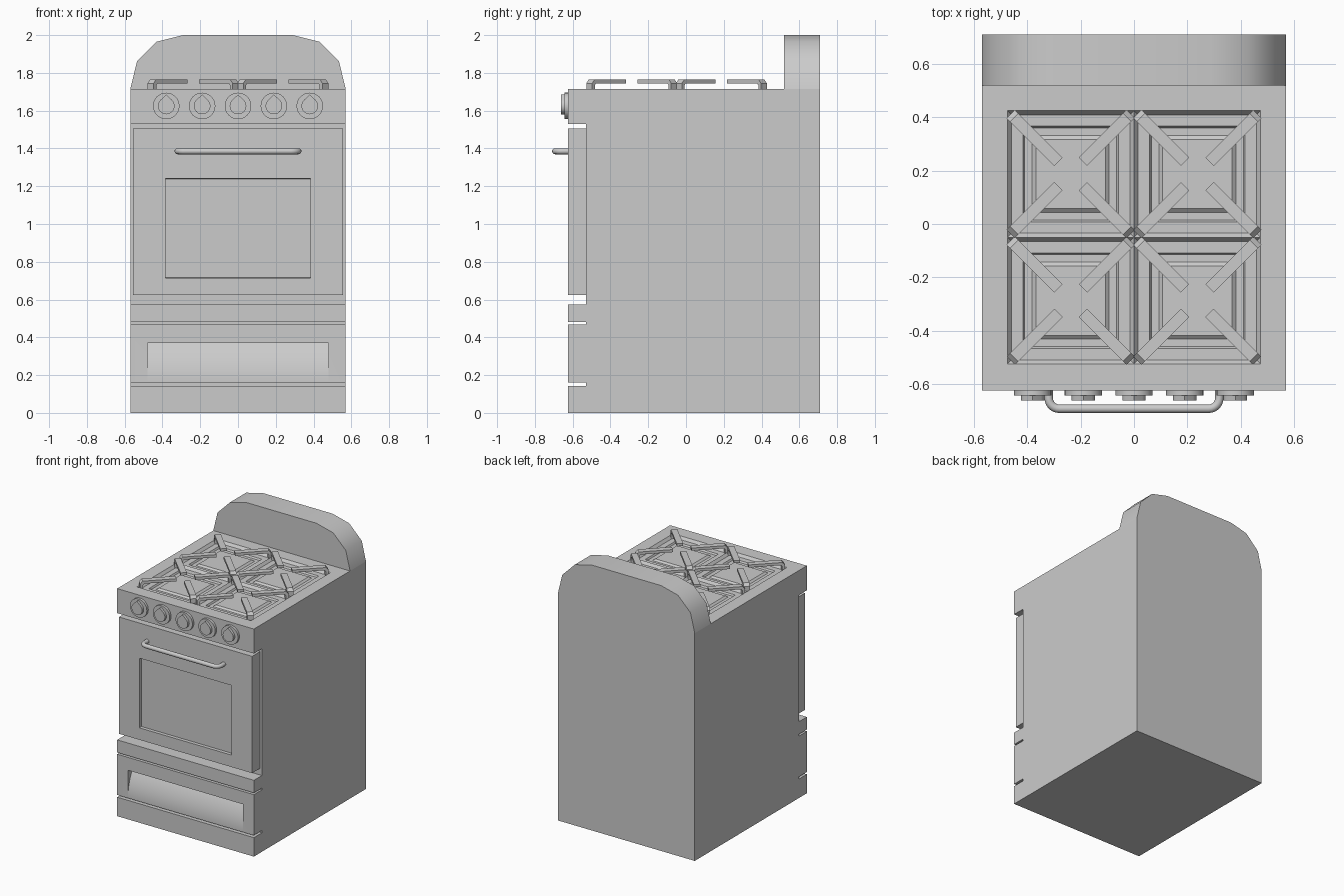
import bpy, bmesh, math
from mathutils import Matrix, Vector

cube = bpy.data.objects.get("Cube")
if cube:
    bpy.data.objects.remove(cube, do_unlink=True)

grey = bpy.data.materials.new("grey enamel")
grey.use_nodes = True
COLOUR = (0.6, 0.6, 0.6, 1)
grey.diffuse_color = COLOUR
grey.node_tree.nodes["Principled BSDF"].inputs["Base Color"].default_value = COLOUR

W, FRONT, BACK, INNER = 0.57, -0.625, 0.71, -0.53
DECK, SPLASH = 1.715, 0.52


def finish(name, bm, angle=40):
    """Turn a bmesh into a named object with smooth shading by angle."""
    bmesh.ops.recalc_face_normals(bm, faces=bm.faces)
    mesh = bpy.data.meshes.new(name)
    bm.to_mesh(mesh)
    bm.free()
    mesh.materials.append(grey)
    ob = bpy.data.objects.new(name, mesh)
    bpy.context.collection.objects.link(ob)
    bpy.ops.object.select_all(action="DESELECT")
    ob.select_set(True)
    bpy.context.view_layer.objects.active = ob
    bpy.ops.object.shade_smooth_by_angle(angle=math.radians(angle))
    return ob


def prism(bm, points, direction):
    """Extrude a closed outline of 3D points along a direction."""
    face = bm.faces.new([bm.verts.new(p) for p in points])
    ext = bmesh.ops.extrude_face_region(bm, geom=[face], use_keep_orig=True)
    moved = [g for g in ext["geom"] if isinstance(g, bmesh.types.BMVert)]
    bmesh.ops.translate(bm, verts=moved, vec=direction)
    bmesh.ops.recalc_face_normals(bm, faces=bm.faces)
    bm.normal_update()


def find_face(bm, normal, point):
    """Face with the given normal whose centre is nearest the point."""
    facing = [f for f in bm.faces if f.normal.dot(Vector(normal)) > 0.9]
    return min(facing, key=lambda f: (f.calc_center_median() - Vector(point)).length)


def inset_rect(bm, face, half_x, axis, low, high):
    """Inset a face, then fit its inner loop to a rectangle."""
    bmesh.ops.inset_individual(bm, faces=[face], thickness=0.01)
    mid = face.calc_center_median()[axis]
    for v in face.verts:
        v.co.x = math.copysign(half_x, v.co.x)
        v.co[axis] = low if v.co[axis] < mid else high
    bm.normal_update()


# Body: side profile with the front slots, extruded across the width
profile = [(FRONT, 0), (BACK, 0), (BACK, DECK), (SPLASH, DECK), (FRONT, DECK),
           (FRONT, 1.53), (INNER, 1.53), (INNER, 0.575), (FRONT, 0.575)]
for top, bottom in ((0.48, 0.467), (0.16, 0.143)):
    profile += [(FRONT, top), (INNER, top), (INNER, bottom), (FRONT, bottom)]
bm = bmesh.new()
prism(bm, [(-W, y, z) for y, z in profile], (2 * W, 0, 0))

# Four stepped burner pans sunk in the deck
deck = find_face(bm, (0, 0, 1), (0, -0.05, DECK))
inset_rect(bm, deck, 0.475, 1, -0.525, 0.425)
bmesh.ops.subdivide_edges(bm, edges=list(deck.edges), cuts=1, use_grid_fill=True)
bm.normal_update()
pans = [f for f in bm.faces if f.normal.z > 0.9
        and abs(f.calc_area() - 0.2375 ** 2 * 4) < 0.01
        and f.calc_center_median().y < SPLASH]
for width, depth in ((0.022, -0.02), (0.06, 0), (0.01, -0.012), (0.04, 0), (0.02, 0.012)):
    bmesh.ops.inset_individual(bm, faces=pans, thickness=width, depth=depth)
    bm.normal_update()

# Scooped grip in the drawer front
drawer = find_face(bm, (0, -1, 0), (0, FRONT, 0.31))
inset_rect(bm, drawer, 0.48, 2, 0.165, 0.37)
corner = {(v.co.x > 0, v.co.z > 0.3): v for v in drawer.verts}
bm.faces.remove(drawer)
STEPS = 10
chains = {}
for side in (False, True):
    base = corner[side, False]
    chains[side] = [base] + [
        bm.verts.new((base.co.x, FRONT + 0.06 * (i / STEPS) ** 2, 0.165 + 0.205 * i / STEPS))
        for i in range(1, STEPS + 1)]
    bm.faces.new(chains[side] + [corner[side, True]])
left, right = chains[True], chains[False]
for i in range(STEPS):
    bm.faces.new((left[i], left[i + 1], right[i + 1], right[i]))
bm.faces.new((left[-1], corner[True, True], corner[False, True], right[-1]))
finish("stove_body", bm)

# Back panel with a faceted top outline
half = [(W, DECK), (0.535, 1.86), (0.43, 1.965), (0.29, 2.0)]
outline = half + [(-x, z) for x, z in reversed(half)]
bm = bmesh.new()
prism(bm, [(x, SPLASH, z) for x, z in outline], (0, BACK - SPLASH, 0))
finish("back_panel", bm)

# Oven door with a recessed window
bm = bmesh.new()
prism(bm, [(x, FRONT, z) for x, z in
           ((-0.555, 0.625), (0.555, 0.625), (0.555, 1.505), (-0.555, 1.505))],
      (0, INNER - FRONT, 0))
window = find_face(bm, (0, -1, 0), (0, FRONT, 1))
inset_rect(bm, window, 0.385, 2, 0.715, 1.24)
bmesh.ops.inset_individual(bm, faces=[window], thickness=0.001, depth=-0.025)
finish("oven_door", bm)

# Door handle: a round bar with bent ends
path = [(0.32, FRONT + 0.005)]
for i in range(7):
    a = math.radians(15 * i)
    path.append((0.28 + 0.04 * math.cos(a), -0.653 - 0.04 * math.sin(a)))
path += [(-x, y) for x, y in reversed(path)]
SIDES = 12
bm = bmesh.new()
rings = []
for i, (x, y) in enumerate(path):
    (ax, ay), (bx, by) = path[max(i - 1, 0)], path[min(i + 1, len(path) - 1)]
    out = Vector((ay - by, bx - ax, 0)).normalized()
    rings.append([bm.verts.new(Vector((x, y, 1.385)) + 0.016 * (
        out * math.cos(t) + Vector((0, 0, math.sin(t)))))
        for t in (math.tau * k / SIDES for k in range(SIDES))])
for a, b in zip(rings, rings[1:]):
    for k in range(SIDES):
        n = (k + 1) % SIDES
        bm.faces.new((a[k], a[n], b[n], b[k]))
bm.faces.new(rings[0])
bm.faces.new(rings[-1])
finish("door_handle", bm)


# Control knobs: round flange and a pointed dial
def disc(radius, tip, x, z, sides=32):
    pts = []
    for k in range(sides):
        a = math.tau * k / sides
        r = tip if tip and k == sides // 4 else radius
        if not (tip and 0 < abs(k - sides // 4) < 4):
            pts.append((x + r * math.cos(a), FRONT, z + r * math.sin(a)))
    return pts


for i in range(5):
    x = (i - 2) * 0.19
    bm = bmesh.new()
    prism(bm, disc(0.07, 0, x, 1.625), (0, -0.018, 0))
    prism(bm, disc(0.044, 0.06, x, 1.625), (0, -0.037, 0))
    finish(f"control_knob_{i + 1}", bm)

# Pan supports: four bent arms reaching in from the corners of each burner
arm = [(0.318, 1.695), (0.318, 1.745), (0.3, 1.765), (0.065, 1.765),
       (0.065, 1.745), (0.288, 1.745), (0.298, 1.735), (0.298, 1.695)]
for depth, cy in (("front", -0.2875), ("back", 0.1875)):
    for side, cx in (("right", -0.2375), ("left", 0.2375)):
        bm = bmesh.new()
        for q in range(4):
            turn = (Matrix.Translation((cx, cy, 0))
                    @ Matrix.Rotation(math.radians(45 + 90 * q), 4, "Z"))
            prism(bm, [turn @ Vector((r, -0.022, z)) for r, z in arm],
                  turn.to_3x3() @ Vector((0, 0.044, 0)))
        finish(f"pan_support_{depth}_{side}", bm, 30)
